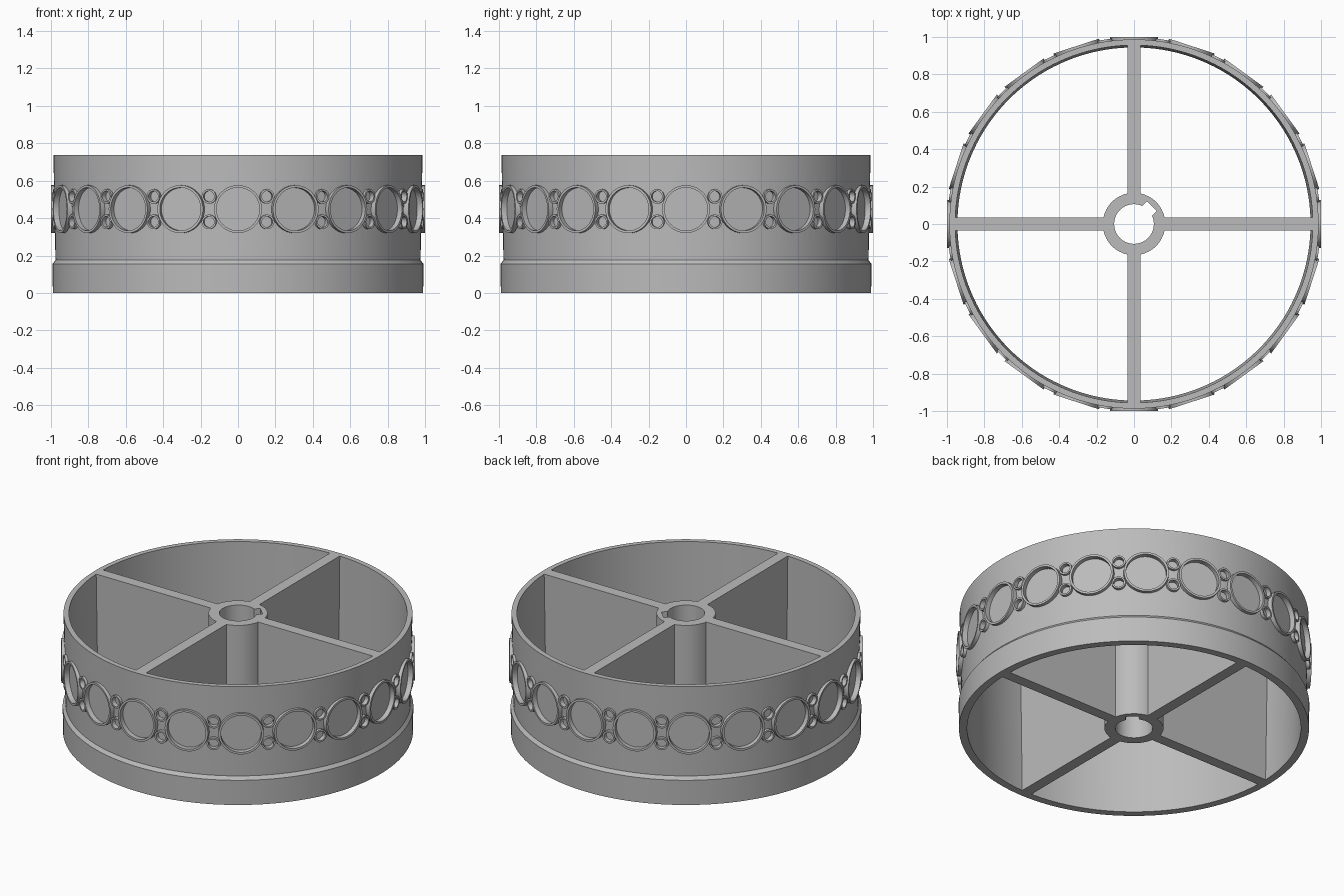
import bpy, bmesh
from math import pi, sin, cos, radians
from mathutils import Matrix, Vector

old = bpy.data.objects.get("Cube")
if old:
    bpy.data.objects.remove(old, do_unlink=True)

grey = bpy.data.materials.new("plain grey")
grey.use_nodes = True
grey.diffuse_color = (0.5, 0.5, 0.5, 1)
grey.node_tree.nodes["Principled BSDF"].inputs["Base Color"].default_value = (0.5, 0.5, 0.5, 1)

HEIGHT = 0.737
BAND_Z = 0.448
COUNT = 20


def finish(name, bm):
    bmesh.ops.recalc_face_normals(bm, faces=bm.faces[:])
    mesh = bpy.data.meshes.new(name)
    bm.to_mesh(mesh)
    bm.free()
    mesh.materials.append(grey)
    obj = bpy.data.objects.new(name, mesh)
    bpy.context.collection.objects.link(obj)
    return obj


def smooth(obj):
    obj.data.shade_smooth()
    obj.data.set_sharp_from_angle(angle=radians(30))


def lathe(bm, profile, steps, matrix=Matrix()):
    """Revolve a closed (radius, height) profile around the local z axis."""
    loops = []
    for i in range(steps):
        a = 2 * pi * i / steps
        loops.append([bm.verts.new(matrix @ Vector((r * cos(a), r * sin(a), z)))
                      for r, z in profile])
    n = len(profile)
    for i in range(steps):
        here, there = loops[i], loops[(i + 1) % steps]
        for j in range(n):
            k = (j + 1) % n
            bm.faces.new((here[j], there[j], there[k], here[k]))


def cut(obj, cutter):
    """Subtract the cutter, bake the result and drop the cutter."""
    cutter.hide_render = True
    mod = obj.modifiers.new("cut", 'BOOLEAN')
    mod.operation = 'DIFFERENCE'
    mod.solver = 'EXACT'
    mod.object = cutter
    graph = bpy.context.evaluated_depsgraph_get()
    baked = bpy.data.meshes.new_from_object(obj.evaluated_get(graph))
    obj.modifiers.clear()
    obj.data = baked
    bpy.data.objects.remove(cutter, do_unlink=True)


def radial(angle, z):
    """Local z points outward from the wheel axis at the given angle."""
    return (Matrix.Translation((0, 0, z)) @ Matrix.Rotation(angle, 4, 'Z')
            @ Matrix.Rotation(pi / 2, 4, 'Y'))


# Placement of the ornament: big circles with a pair of small ones between
step = 2 * pi / COUNT
big = [radial(i * step, BAND_Z) for i in range(COUNT)]
small = [radial((i + 0.5) * step, BAND_Z + dz)
         for i in range(COUNT) for dz in (-0.068, 0.068)]

# Outer wall with a stepped foot
bm = bmesh.new()
lathe(bm, [(0.990, 0), (0.992, 0.155), (0.976, 0.175), (0.987, HEIGHT),
           (0.956, HEIGHT), (0.944, 0)], 160)
wall = finish("outer_wall", bm)

# Shallow flat-floored pockets inside every circle
bm = bmesh.new()
for spots, radius, sides in ((big, 0.121, 40), (small, 0.033, 20)):
    for m in spots:
        bmesh.ops.create_cone(bm, cap_ends=True, segments=sides, radius1=radius,
                              radius2=radius, depth=0.1,
                              matrix=m @ Matrix.Translation((0, 0, 1.02)))
cut(wall, finish("pocket_cutter", bm))
smooth(wall)

# Raised rims around the circles
for name, spots, outer, inner, top, sides in (
        ("large_rims", big, 0.128, 0.115, 1.0, 40),
        ("small_rims", small, 0.039, 0.029, 0.998, 20)):
    bm = bmesh.new()
    for m in spots:
        lathe(bm, [(outer, 0.965), (outer, top), (inner, top), (inner, 0.965)], sides, m)
    smooth(finish(name, bm))

# Hub with a keyway
bm = bmesh.new()
lathe(bm, [(0.167, 0), (0.167, HEIGHT), (0.106, HEIGHT), (0.106, 0)], 64)
hub = finish("hub", bm)
bm = bmesh.new()
bmesh.ops.create_cube(bm, size=1, matrix=Matrix.Rotation(pi / 4, 4, 'Z')
                      @ Matrix.Translation((0.085, 0, HEIGHT / 2))
                      @ Matrix.Diagonal((0.1, 0.075, 1, 1)))
cut(hub, finish("keyway_cutter", bm))
smooth(hub)

# Four full-height spokes from hub to wall
for i, name in enumerate(("left_spoke", "back_spoke", "right_spoke", "front_spoke")):
    bm = bmesh.new()
    bmesh.ops.create_cube(bm, size=1, matrix=Matrix.Rotation(i * pi / 2, 4, 'Z')
                          @ Matrix.Translation((0.557, 0, HEIGHT / 2))
                          @ Matrix.Diagonal((0.8, 0.068, HEIGHT, 1)))
    finish(name, bm)
